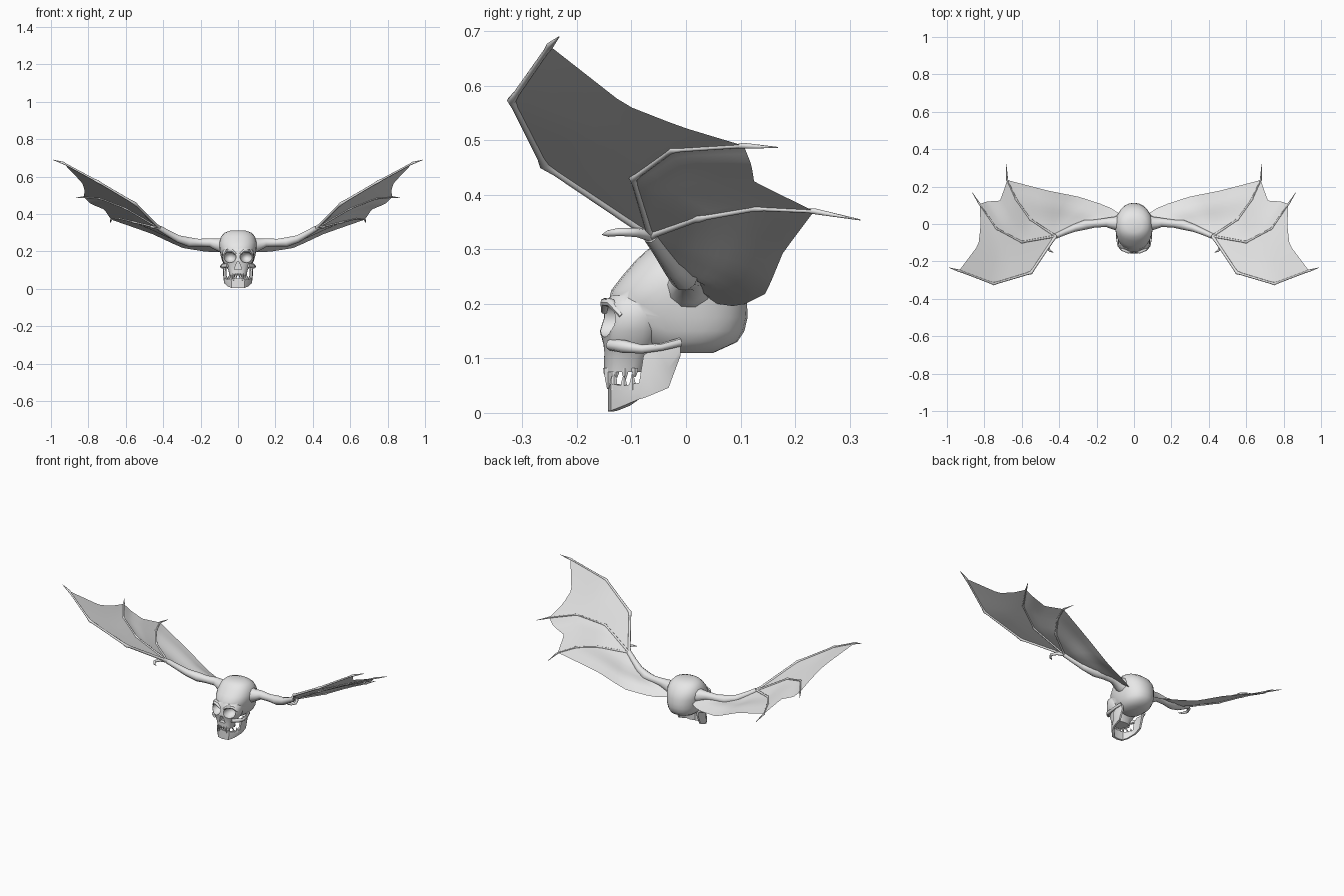
import bpy, bmesh, math
from mathutils import Vector

if "Cube" in bpy.data.objects:
    bpy.data.objects.remove(bpy.data.objects["Cube"])

bone = bpy.data.materials.new("bone_grey")
bone.diffuse_color = (0.8, 0.8, 0.8, 1)
bone.use_nodes = True
bone.node_tree.nodes["Principled BSDF"].inputs["Base Color"].default_value = bone.diffuse_color


def finish(bm, name, angle=45, mirror=False, closed=True):
    if closed:
        bmesh.ops.recalc_face_normals(bm, faces=bm.faces)
    me = bpy.data.meshes.new(name)
    bm.to_mesh(me)
    bm.free()
    me.materials.append(bone)
    me.shade_smooth()
    me.set_sharp_from_angle(angle=math.radians(angle))
    ob = bpy.data.objects.new(name, me)
    bpy.context.collection.objects.link(ob)
    if mirror:
        ob.modifiers.new("mirror", 'MIRROR').use_mirror_merge = False
    return ob


def loft(bm, rings):
    """Skin a list of closed rings and cap both ends."""
    vs = [[bm.verts.new(p) for p in r] for r in rings]
    n = len(vs[0])
    for a, b in zip(vs, vs[1:]):
        for i in range(n):
            j = (i + 1) % n
            bm.faces.new((a[i], a[j], b[j], b[i]))
    bm.faces.new(vs[0])
    bm.faces.new(vs[-1])


def tube(bm, pts, radii, sides=8):
    """Tapered tube along a path."""
    pts = [Vector(p) for p in pts]
    rings = []
    for i, p in enumerate(pts):
        d = (pts[min(i + 1, len(pts) - 1)] - pts[max(i - 1, 0)]).normalized()
        up = Vector((0, 0, 1))
        u = d.cross(up).normalized()
        v = u.cross(d)
        rings.append([p + radii[i] * (math.cos(t) * u + math.sin(t) * v)
                      for t in (2 * math.pi * k / sides for k in range(sides))])
    loft(bm, rings)


def sections(name, rows, n=24, power=2.4):
    """Stack rounded horizontal sections: z, front y, back y, half width."""
    rings = []
    for z, y0, y1, w in rows:
        ring = []
        for k in range(n):
            t = 2 * math.pi * k / n
            c, s = math.cos(t), math.sin(t)
            ring.append((w * math.copysign(abs(c) ** (2 / power), c),
                         (y0 + y1) / 2 + (y1 - y0) / 2 * math.copysign(abs(s) ** (2 / power), s), z))
        rings.append(ring)
    bm = bmesh.new()
    loft(bm, rings)
    return finish(bm, name)


def ball(name, c, r):
    bm = bmesh.new()
    bmesh.ops.create_uvsphere(bm, u_segments=16, v_segments=10, radius=1)
    for v in bm.verts:
        v.co = Vector([c[i] + r[i] * v.co[i] for i in range(3)])
    return finish(bm, name)


def boolean(ob, other, op):
    m = ob.modifiers.new("cut", 'BOOLEAN')
    m.object, m.operation, m.solver = other, op, 'EXACT'
    bpy.context.view_layer.objects.active = ob
    bpy.ops.object.modifier_apply(modifier=m.name)
    bpy.data.objects.remove(other)


# Skull: braincase joined with the face
skull = sections("skull", [
    (.11, -.06, .05, .05), (.13, -.09, .094, .075), (.15, -.11, .107, .085),
    (.175, -.13, .113, .092), (.20, -.143, .112, .097), (.225, -.137, .108, .1),
    (.25, -.118, .1, .1), (.28, -.092, .08, .09), (.30, -.07, .055, .072),
    (.311, -.045, .025, .042)], power=2.2)
face = sections("face", [
    (.075, -.15, -.075, .045), (.10, -.15, -.065, .052), (.125, -.152, -.05, .066),
    (.15, -.158, -.04, .082), (.175, -.15, -.04, .086), (.2, -.15, -.04, .083),
    (.215, -.138, -.04, .07)], power=2.6)
boolean(skull, face, 'UNION')

# Eye sockets, temple hollows and nose opening
for s in (-1, 1):
    boolean(skull, ball("socket", (s * .044, -.15, .17), (.034, .052, .031)), 'DIFFERENCE')
    boolean(skull, ball("temple", (s * .108, -.062, .155), (.026, .03, .035)), 'DIFFERENCE')
bm = bmesh.new()
loft(bm, [[(-.02, y, .104), (.02, y, .104), (.006, y, .143), (-.006, y, .143)] for y in (-.2, -.125)])
boolean(skull, finish(bm, "nose_opening"), 'DIFFERENCE')
skull.data.shade_smooth()
skull.data.set_sharp_from_angle(angle=math.radians(45))

# Brow ridges and cheek arches
bm = bmesh.new()
tube(bm, [(.012, -.15, .186), (.032, -.149, .203), (.06, -.137, .202), (.079, -.118, .178)],
     [.006, .008, .008, .005])
finish(bm, "brow_ridge", mirror=True)
bm = bmesh.new()
tube(bm, [(.055, -.14, .125), (.077, -.115, .122), (.087, -.08, .117), (.088, -.045, .121), (.078, -.01, .13)],
     [.010, .012, .008, .007, .008])
finish(bm, "cheek_arch", mirror=True)

# Lower jaw: x, y, bottom z, top z along one half, then mirrored around the chin
half = [(.076, -.010, .105, .128), (.079, -.032, .046, .118), (.08, -.058, .035, .122),
        (.077, -.078, .027, .105), (.073, -.086, .025, .055), (.058, -.115, .013, .050),
        (.036, -.138, .004, .053)]
path = half + [(0, -.143, .003, .055)] + [(-x, y, a, b) for x, y, a, b in reversed(half)]
rings = []
for x, y, a, b in path:
    k = .86 if abs(x) > .02 else 1
    yi = y + (.012 if y < -.1 else 0)
    rings.append([(x * .94, y, a), (x, y, (a + b) / 2), (x, y, b), (x * k, yi, b), (x * k * .94, yi, a)])
bm = bmesh.new()
loft(bm, rings)
finish(bm, "lower_jaw", 35)


# Teeth: long fangs at the front corners, shorter ones between
def tooth(bm, x, y, z0, z1, r):
    loft(bm, [[(x + q * math.cos(t), y + q * math.sin(t), z) for t in
               (math.pi * k / 3 for k in range(6))]
              for z, q in ((z0, r), ((z0 + z1) / 2, r * .85), (z1, r * .25))])


bm = bmesh.new()
for x, y, tip, r in ((.008, -.146, .064, .007), (.024, -.143, .044, .008),
                     (.035, -.128, .064, .007), (.041, -.112, .06, .007), (.042, -.094, .066, .007)):
    tooth(bm, x, y, .082, tip, r)
finish(bm, "upper_teeth", mirror=True)
bm = bmesh.new()
for x, y, tip, r in ((.01, -.136, .068, .006), (.034, -.132, .08, .007),
                     (.05, -.114, .068, .007), (.061, -.098, .07, .007)):
    tooth(bm, x, y, .042, tip, r)
finish(bm, "lower_teeth", mirror=True)

# Wing bones
wrist = (.42, -.065, .325)
arm = [(.07, .005, .232), (.105, .004, .236), (.15, .008, .247), (.21, .002, .247), (.26, -.004, .25),
       (.32, -.022, .267), (.375, -.045, .298), wrist]
lead = [wrist, (.55, -.26, .455), (.75, -.32, .573), (.935, -.25, .673), (.99, -.233, .69)]
middle = [wrist, (.60, -.097, .43), (.735, -.025, .482), (.825, .106, .49), (.865, .168, .487)]
rear = [wrist, (.555, .025, .357), (.63, .13, .375), (.678, .235, .37), (.683, .32, .354)]
thumb = [wrist, (.45, -.09, .331), (.464, -.122, .332), (.45, -.143, .329), (.43, -.153, .327)]

bm = bmesh.new()
tube(bm, arm, [.05, .035, .024, .021, .026, .02, .016, .014], 10)
finish(bm, "wing_arm", mirror=True)
for name, pts, r in (("leading_finger", lead, .010), ("middle_finger", middle, .008),
                     ("rear_finger", rear, .008), ("thumb_claw", thumb, .009)):
    # knuckles swell slightly, the shafts between are slimmer
    p, rad = [Vector(pts[0])], [r * 1.2]
    for i in range(1, 5):
        a, b = Vector(pts[i - 1]), Vector(pts[i])
        taper = r * (1 - .13 * i)
        if i < 4 and name != "thumb_claw":
            p += [a.lerp(b, .12), a.lerp(b, .9)]
            rad += [taper * .9, taper * .8]
        p.append(b)
        rad.append(taper * 1.1 if i < 4 else .001)
    bm = bmesh.new()
    tube(bm, p, rad)
    finish(bm, name, 60, mirror=True)


def along(pts, t):
    """Point at fraction t of a path, by length."""
    pts = [Vector(p) for p in pts]
    lens = [(b - a).length for a, b in zip(pts, pts[1:])]
    d = t * sum(lens)
    for a, b, l in zip(pts, pts[1:], lens):
        if d <= l:
            return a.lerp(b, d / l)
        d -= l
    return pts[-1]


# Wing skin: each panel spans two bones from the wrist to a scalloped edge
def panel(bm, a, b, edge, n=12, m=12):
    edge = [a[-1]] + edge + [b[-1]]
    grid = []
    for i in range(1, n + 1):
        s = i / n
        row = []
        for j in range(m + 1):
            t = j / m
            straight = Vector(a[-1]).lerp(Vector(b[-1]), t)
            p = along(a, s).lerp(along(b, s), t) + s * s * (along(edge, t) - straight)
            row.append(bm.verts.new(p))
        grid.append(row)
    tip = bm.verts.new(a[0])
    for j in range(m):
        bm.faces.new((tip, grid[0][j], grid[0][j + 1]))
        for r0, r1 in zip(grid, grid[1:]):
            bm.faces.new((r0[j], r1[j], r1[j + 1], r0[j + 1]))


bm = bmesh.new()
panel(bm, lead[:4], middle[:4], [(.832, -.112, .565), (.82, -.01, .525)])
panel(bm, middle[:4], rear[:4], [(.79, .12, .455), (.715, .125, .424)])
panel(bm, rear[:4], arm[::-1], [(.46, .178, .294), (.30, .147, .219), (.17, .105, .198), (.08, .066, .194)])
bmesh.ops.remove_doubles(bm, verts=bm.verts, dist=.0005)
finish(bm, "wing_skin", 60, mirror=True, closed=False)
